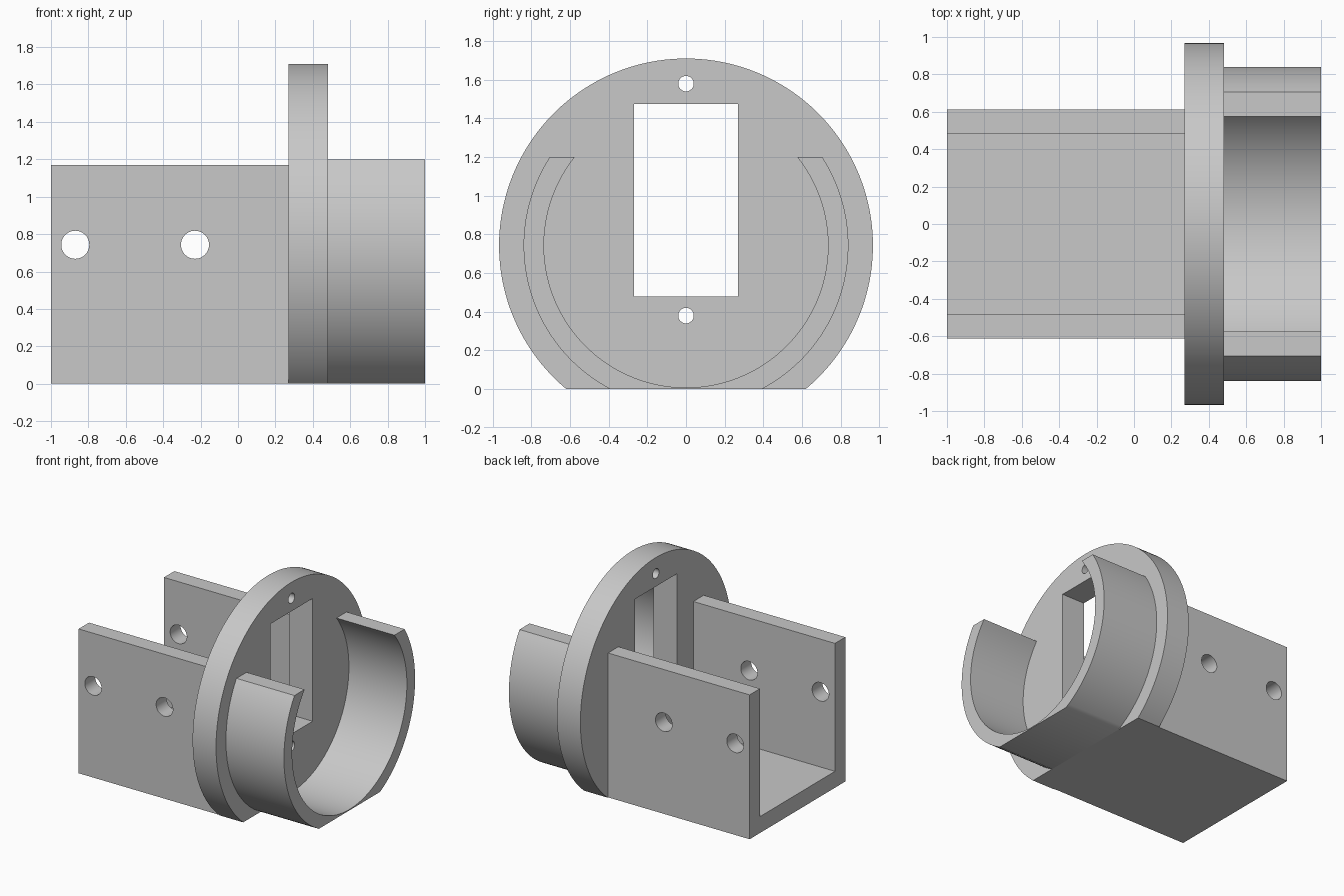
import bpy, bmesh, math

if "Cube" in bpy.data.objects:
    bpy.data.objects.remove(bpy.data.objects["Cube"])

CZ = 0.743                      # height of the shared round axis
grey = bpy.data.materials.new("plain grey")
grey.diffuse_color = (0.58, 0.58, 0.58, 1)
grey.use_nodes = True
grey.node_tree.nodes["Principled BSDF"].inputs["Base Color"].default_value = grey.diffuse_color


def arc(radius, start, end, steps):
    """Points (y, z) on a circle about the shared axis."""
    angles = [start + (end - start) * i / steps for i in range(steps + 1)]
    return [(radius * math.cos(a), CZ + radius * math.sin(a)) for a in angles]


def prism(name, profile, x0, x1):
    """Extrude a (y, z) profile along x."""
    bm = bmesh.new()
    face = bm.faces.new([bm.verts.new((x0, y, z)) for y, z in profile])
    ext = bmesh.ops.extrude_face_region(bm, geom=[face])
    verts = [g for g in ext["geom"] if isinstance(g, bmesh.types.BMVert)]
    bmesh.ops.translate(bm, verts=verts, vec=(x1 - x0, 0, 0))
    bmesh.ops.recalc_face_normals(bm, faces=bm.faces)
    mesh = bpy.data.meshes.new(name)
    bm.to_mesh(mesh)
    bm.free()
    mesh.materials.append(grey)
    obj = bpy.data.objects.new(name, mesh)
    bpy.context.collection.objects.link(obj)
    return obj


def activate(obj):
    bpy.ops.object.select_all(action='DESELECT')
    obj.select_set(True)
    bpy.context.view_layer.objects.active = obj


def cut(obj, cutter):
    cutter.hide_render = True
    activate(obj)
    mod = obj.modifiers.new("cut", 'BOOLEAN')
    mod.operation, mod.solver, mod.object = 'DIFFERENCE', 'EXACT', cutter
    bpy.ops.object.modifier_apply(modifier=mod.name)
    bpy.data.objects.remove(cutter)


def drill(obj, radius, location, rotation):
    bpy.ops.mesh.primitive_cylinder_add(vertices=48, radius=radius, depth=2,
                                        location=location, rotation=rotation)
    cutter = bpy.context.object
    cutter.data.materials.append(grey)
    cut(obj, cutter)


# U-shaped channel with two cross holes through both walls
W, T, H = 0.613, 0.133, 1.17
channel = prism("channel", [(-W, 0), (W, 0), (W, H), (W - T, H), (W - T, T),
                            (T - W, T), (T - W, H), (-W, H)], -1, 0.27)
for x in (-0.87, -0.23):
    drill(channel, 0.075, (x, 0, CZ), (math.pi / 2, 0, 0))

# Round flange with flat bottom, window and two screw holes
R = 0.967
low = -math.asin(CZ / R)
flange = prism("flange", arc(R, low, math.pi - low, 128), 0.27, 0.48)
cut(flange, prism("window_cutter", [(-0.27, 0.48), (0.27, 0.48),
                                    (0.27, 1.475), (-0.27, 1.475)], 0, 0.8))
for z in (0.38, 1.58):
    drill(flange, 0.04, (0.375, 0, z), (0, math.pi / 2, 0))

# Open cradle ring with flat bottom
RO, RI, TOP = 0.84, 0.735, 1.2 - CZ
low, ao, ai = -math.asin(CZ / RO), math.asin(TOP / RO), math.asin(TOP / RI)
cradle = prism("cradle_ring",
               arc(RO, ao, low, 40) + arc(RO, math.pi - low, math.pi - ao, 40)
               + arc(RI, math.pi - ai, 2 * math.pi + ai, 96), 0.48, 1)

for obj in (channel, flange, cradle):
    activate(obj)
    bpy.ops.object.shade_smooth_by_angle(angle=math.radians(30))
